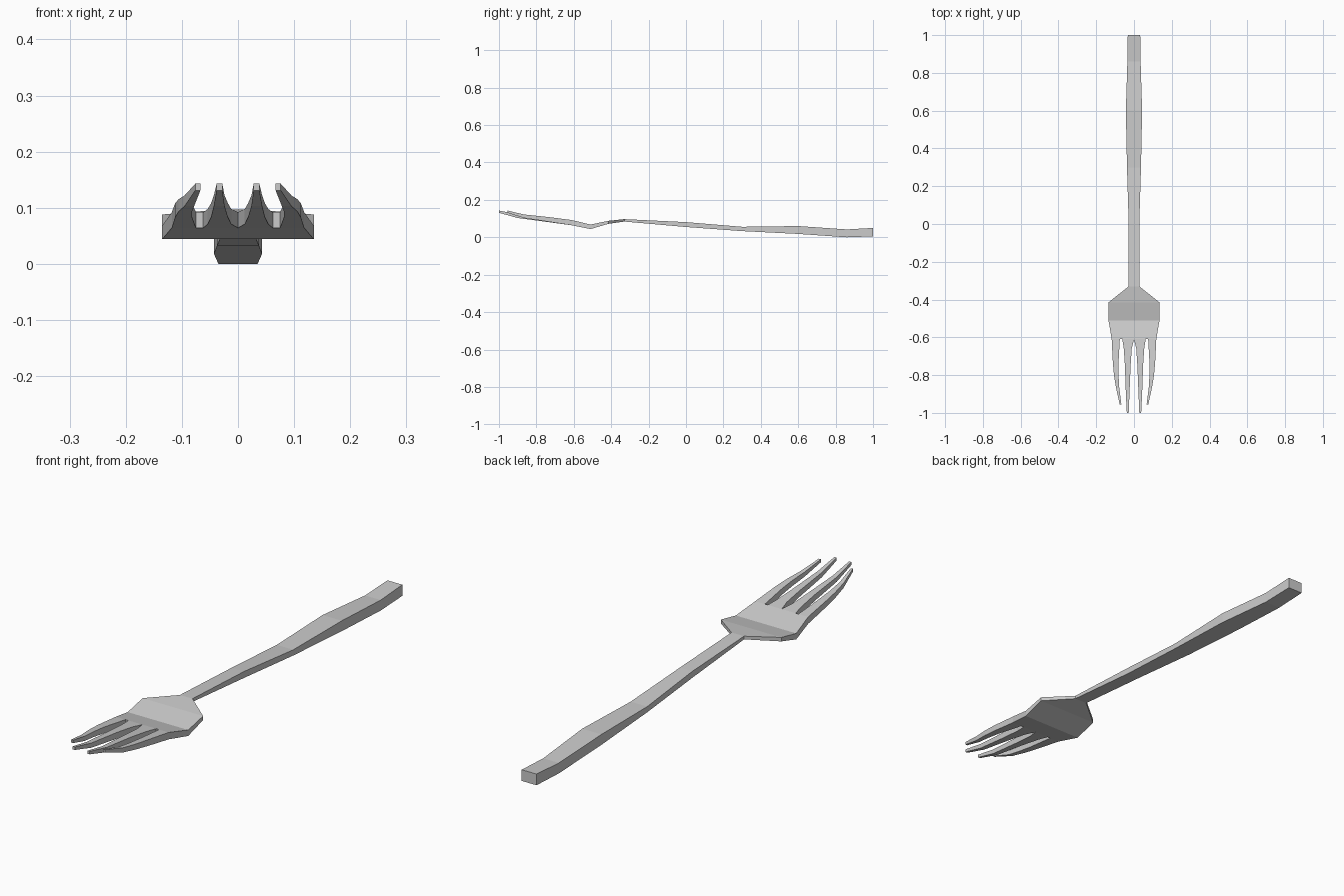
import bpy, bmesh

if "Cube" in bpy.data.objects:
    bpy.data.objects.remove(bpy.data.objects["Cube"])

# Side profile of the fork: y, underside z, upper z
PROFILE = [(-1.0, .131, .143), (-.9, .103, .122), (-.75, .083, .108), (-.61, .064, .092),
           (-.51, .044, .068), (-.415, .072, .088), (-.33, .084, .097), (0, .055, .081),
           (.3, .033, .056), (.6, .018, .060), (.86, .0, .042), (1.0, .005, .050)]
ROOT = -.61


def height(x, y, side):
    # Outer tines are shorter, so they run through the same curve faster
    if y < ROOT and x > .064:
        y = max(-1, ROOT + (y - ROOT) * .39 / .345)
    for a, b in zip(PROFILE, PROFILE[1:]):
        if y <= b[0] + 1e-6:
            t = (y - a[0]) / (b[0] - a[0])
            return a[side] + t * (b[side] - a[side])
    return PROFILE[-1][side]


def strip(bm, rows):
    # Quads between successive rows of (y, x, x, ...)
    grid = [[bm.verts.new((x, r[0], 0)) for x in r[1:]] for r in rows]
    for a, b in zip(grid, grid[1:]):
        for i in range(len(a) - 1):
            bm.faces.new((a[i], b[i], b[i + 1], a[i + 1]))


bm = bmesh.new()

# Right half of handle, neck and head, split in columns that feed the tines
columns = (0, .52, .63, 1)
body = [(1.0, .033), (.86, .035), (.6, .043), (.3, .037), (0, .028),
        (-.33, .028), (-.415, .135), (-.51, .135)]
rows = [(y, *[w * c for c in columns]) for y, w in body]
rows.append((ROOT, 0, .062, .075, .118))
strip(bm, rows)

# Inner tine
strip(bm, [(ROOT, 0, .062), (-.66, .012, .054), (-.75, .018, .048),
           (-.9, .024, .043), (-1.0, .028, .038)])
# Outer tine, curving inward
strip(bm, [(ROOT, .075, .118), (-.734, .082, .112), (-.80, .082, .106),
           (-.867, .078, .095), (-.955, .067, .076)])
bmesh.ops.remove_doubles(bm, verts=bm.verts, dist=.0005)

# Thicken: the extruded copy becomes the upper surface
lower = list(bm.verts)
ext = bmesh.ops.extrude_face_region(bm, geom=list(bm.faces), use_keep_orig=True)
upper = [g for g in ext["geom"] if isinstance(g, bmesh.types.BMVert)]
for verts, side in ((lower, 1), (upper, 2)):
    for v in verts:
        v.co.z = height(v.co.x, v.co.y, side)

# Open the centre seam so both halves join
seam = [f for f in bm.faces if all(abs(v.co.x) < 1e-5 for v in f.verts)]
bmesh.ops.delete(bm, geom=seam, context='FACES')
bmesh.ops.recalc_face_normals(bm, faces=bm.faces)

mesh = bpy.data.meshes.new("fork")
bm.to_mesh(mesh)
bm.free()
fork = bpy.data.objects.new("fork", mesh)
bpy.context.collection.objects.link(fork)
mirror = fork.modifiers.new("mirror", 'MIRROR')
mirror.use_clip = True
mirror.merge_threshold = .0005
